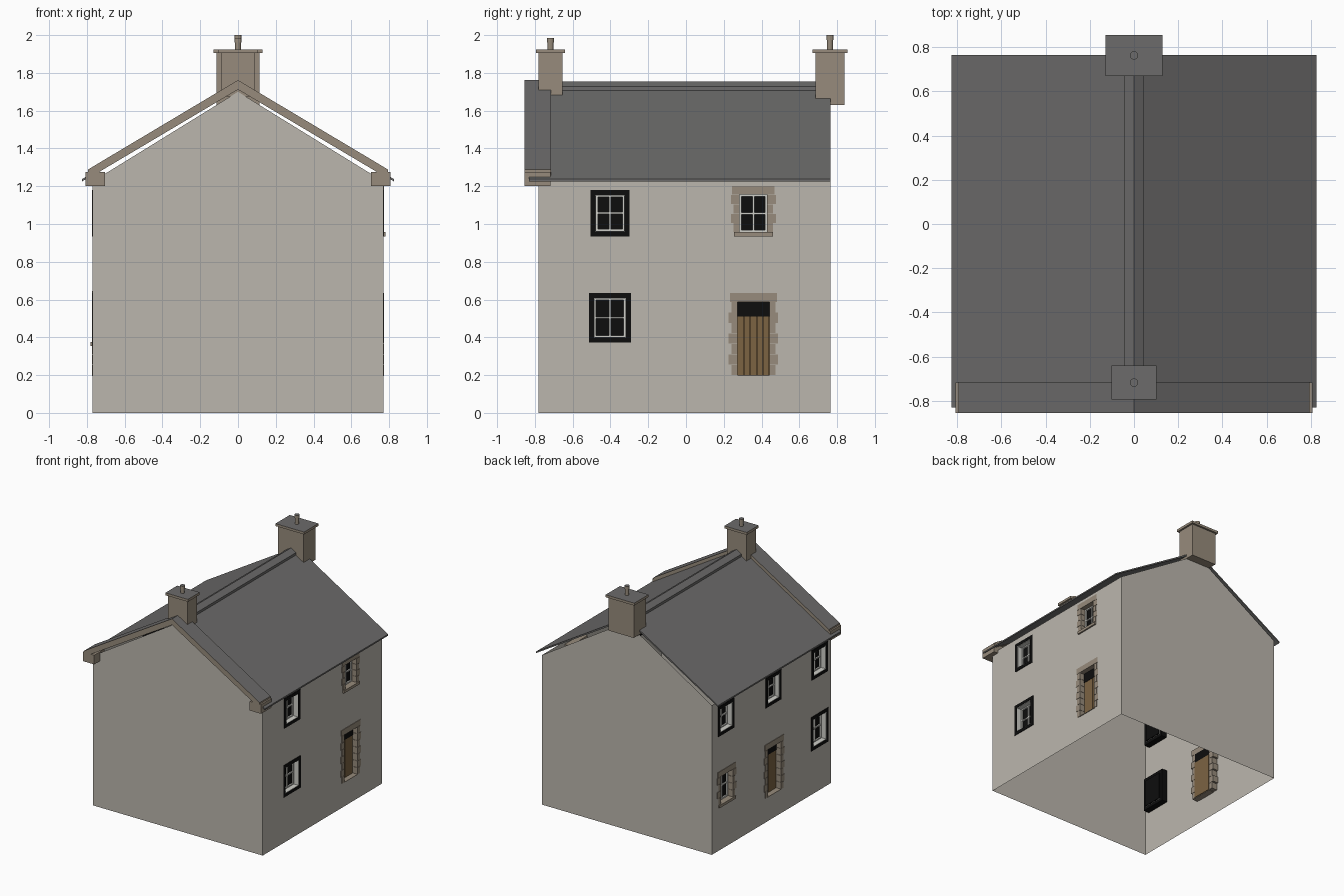
import bpy, bmesh
from mathutils import Vector

cube = bpy.data.objects.get("Cube")
if cube:
    bpy.data.objects.remove(cube, do_unlink=True)


def material(name, rgb):
    m = bpy.data.materials.new(name)
    m.use_nodes = True
    m.diffuse_color = (*rgb, 1)
    m.node_tree.nodes["Principled BSDF"].inputs["Base Color"].default_value = (*rgb, 1)
    return m


RENDER = material("wall_render", (0.50, 0.47, 0.42))
SLATE = material("roof_slate", (0.15, 0.147, 0.145))
STONE = material("dressed_stone", (0.31, 0.26, 0.20))
BLACK = material("black_paint", (0.004, 0.004, 0.004))
WHITE = material("white_paint", (0.62, 0.62, 0.58))
WOOD = material("door_wood", (0.20, 0.125, 0.055))


def finish(name, bm, mat, top=None, recalc=True):
    """Make an object; upward faces take the optional top material."""
    if recalc:
        bmesh.ops.recalc_face_normals(bm, faces=bm.faces)
    bm.normal_update()
    me = bpy.data.meshes.new(name)
    me.materials.append(mat)
    if top:
        me.materials.append(top)
        for f in bm.faces:
            f.material_index = int(f.normal.z > 0.5)
    bm.to_mesh(me)
    bm.free()
    ob = bpy.data.objects.new(name, me)
    bpy.context.collection.objects.link(ob)
    return ob


def add_box(bm, lo, hi):
    verts = bmesh.ops.create_cube(bm, size=1)["verts"]
    lo, hi = Vector(lo), Vector(hi)
    for v in verts:
        v.co = (lo + hi) / 2 + v.co * (hi - lo)


def boxes(name, parts, mat, top=None):
    bm = bmesh.new()
    for lo, hi in parts:
        add_box(bm, lo, hi)
    return finish(name, bm, mat, top)


def gable_strip(name, profile, y0, y1, mat, top=None):
    """Extrude a sloping x-z profile along y on both sides of the ridge."""
    bm = bmesh.new()
    for s in (-1, 1):
        f = bm.faces.new([bm.verts.new((s * x, y0, z)) for x, z in profile])
        ext = bmesh.ops.extrude_face_region(bm, geom=[f])["geom"]
        for v in ext:
            if isinstance(v, bmesh.types.BMVert):
                v.co.y = y1
    return finish(name, bm, mat, top)


HALF, FRONT, BACK, EAVE, PEAK = 0.77, -0.78, 0.765, 1.225, 1.70
DEPTH = 0.05


def side_boxes(name, side, parts, mat):
    """Boxes given as y0, y1, z0, z1, inner and outer offset from a side wall."""
    out = []
    for y0, y1, z0, z1, d0, d1 in parts:
        xs = sorted((side * (HALF + d0), side * (HALF + d1)))
        out.append(((xs[0], y0, z0), (xs[1], y1, z1)))
    return boxes(name, out, mat)


def ring(y0, y1, z0, z1, w, d0, d1):
    """Four bars lying inside a rectangle."""
    return [(y0, y0 + w, z0, z1, d0, d1), (y1 - w, y1, z0, z1, d0, d1),
            (y0 + w, y1 - w, z0, z0 + w, d0, d1), (y0 + w, y1 - w, z1 - w, z1, d0, d1)]


def stone_surround(name, side, y0, y1, z0, z1, top, courses):
    """Alternating long and short jamb stones with a lintel."""
    h = (z1 - z0) / courses
    parts = [(y0 - 0.04, y1 + 0.04, z1, top, -DEPTH, 0.004)]
    for i in range(courses):
        w = 0.046 if i % 2 else 0.032
        a, b = z0 + i * h, z0 + (i + 1) * h - 0.002
        parts += [(y0 - w, y0, a, b, -DEPTH, 0.004), (y1, y1 + w, a, b, -DEPTH, 0.004)]
    side_boxes(name + "_stones", side, parts, STONE)


def window(name, side, yc, z0, z1, width, stone):
    y0, y1 = yc - width / 2, yc + width / 2
    ym, zm, b = yc, (z0 + z1) / 2, 0.005
    if stone:
        stone_surround(name, side, y0, y1, z0, z1, z1 + 0.045, 4)
        side_boxes(name + "_sill", side,
                   [(y0 - 0.03, y1 + 0.03, z0 - 0.022, z0, -DEPTH, 0.012)], STONE)
    else:
        side_boxes(name + "_surround", side,
                   ring(y0 - 0.028, y1 + 0.028, z0 - 0.028, z1 + 0.028, 0.026, -DEPTH, 0.004), BLACK)
        side_boxes(name + "_reveal", side,
                   ring(y0 - 0.002, y1 + 0.002, z0 - 0.002, z1 + 0.002, 0.003, -DEPTH, 0.002), WHITE)
    side_boxes(name + "_glass", side, [(y0, y1, z0, z1, -DEPTH - 0.008, -DEPTH)], BLACK)
    bars = ring(y0, y1, z0, z1, 0.01, -DEPTH, -DEPTH + 0.012)
    bars += [(ym - b, ym + b, z0, z1, -DEPTH, -DEPTH + 0.01),
             (y0, y1, zm - b, zm + b, -DEPTH, -DEPTH + 0.011)]
    side_boxes(name + "_bars", side, bars, WHITE)
    return (y0, y1, z0, z1)


def door(name, side, yc):
    y0, y1, z0, z1, split = yc - 0.085, yc + 0.085, 0.2, 0.588, 0.51
    stone_surround(name, side, y0, y1, z0, z1, 0.635, 7)
    side_boxes(name + "_threshold", side, [(y0, y1, z0 - 0.004, z0, -DEPTH, 0.004)], STONE)
    side_boxes(name + "_fanlight", side, [(y0, y1, split, z1, -DEPTH, -DEPTH + 0.012)], BLACK)
    side_boxes(name + "_backing", side, [(y0, y1, z0, split, -DEPTH - 0.005, -DEPTH)], WOOD)
    w = (y1 - y0) / 5
    side_boxes(name + "_planks", side,
               [(y0 + i * w + 0.0015, y0 + (i + 1) * w - 0.0015, z0, split, -DEPTH, -DEPTH + 0.01)
                for i in range(5)], WOOD)
    return (y0, y1, z0, z1)


# Windows and doors of both long sides
left_openings = [
    window("left_upper_front_window", 1, -0.402, 0.963, 1.152, 0.15, False),
    window("left_lower_front_window", 1, -0.403, 0.40, 0.607, 0.165, False),
    window("left_upper_back_window", 1, 0.357, 0.957, 1.155, 0.145, True),
    door("left_door", 1, 0.357)]
right_openings = [
    window("right_upper_front_window", -1, -0.63, 0.963, 1.152, 0.15, False),
    window("right_upper_middle_window", -1, -0.03, 0.963, 1.152, 0.15, False),
    window("right_upper_back_window", -1, 0.58, 0.963, 1.152, 0.15, False),
    window("right_lower_front_window", -1, -0.63, 0.385, 0.607, 0.165, False),
    window("right_lower_back_window", -1, 0.575, 0.375, 0.60, 0.15, True),
    door("right_door", -1, -0.04)]

# Shell of the house, open below, with openings left in the long walls
bm = bmesh.new()
for y, sign in ((FRONT, 1), (BACK, -1)):
    pts = [(-HALF, 0), (HALF, 0), (HALF, EAVE), (0, PEAK), (-HALF, EAVE)][::sign]
    bm.faces.new([bm.verts.new((x, y, z)) for x, z in pts])
for side, holes in ((1, left_openings), (-1, right_openings)):
    ys = sorted({FRONT, BACK, *[v for h in holes for v in h[:2]]})
    zs = sorted({0, EAVE, *[v for h in holes for v in h[2:]]})
    for a, b in zip(ys, ys[1:]):
        for c, d in zip(zs, zs[1:]):
            m, n = (a + b) / 2, (c + d) / 2
            if any(h[0] < m < h[1] and h[2] < n < h[3] for h in holes):
                continue
            quad = [(a, c), (b, c), (b, d), (a, d)][::side]
            bm.faces.new([bm.verts.new((side * HALF, y, z)) for y, z in quad])
bmesh.ops.remove_doubles(bm, verts=bm.verts, dist=0.0002)
finish("house_walls", bm, RENDER, recalc=False)

# Roof, ridge and front gable coping
gable_strip("roof", [(0, 1.735), (0.825, 1.238), (0.825, 1.226), (0, 1.72)], -0.83, BACK, SLATE)
gable_strip("ridge_cap", [(0, 1.755), (0.045, 1.728), (0.045, 1.706), (0, 1.733)], -0.72, BACK, SLATE)
gable_strip("gable_coping", [(0, 1.762), (0.795, 1.288), (0.795, 1.24), (0, 1.712)],
            -0.855, -0.715, STONE, SLATE)
boxes("kneeler_stones", [((min(s * 0.705, s * 0.808), -0.855, 1.2),
                          (max(s * 0.705, s * 0.808), -0.718, 1.275)) for s in (-1, 1)], STONE)


def chimney(name, half, y0, y1, base, lip, pot_top):
    boxes(name + "_stack", [((-half, y0, base), (half, y1, 1.908))], STONE)
    boxes(name + "_cap", [((-half - lip, y0 - lip, 1.905), (half + lip, y1 + lip, 1.925))], STONE, SLATE)
    bm = bmesh.new()
    for r, a, b in ((0.016, 1.92, pot_top - 0.02), (0.019, pot_top - 0.025, pot_top)):
        vs = bmesh.ops.create_cone(bm, cap_ends=True, segments=12, radius1=r, radius2=r, depth=b - a)["verts"]
        bmesh.ops.translate(bm, verts=vs, vec=(0, (y0 + y1) / 2, (a + b) / 2))
    finish(name + "_pot", bm, STONE, SLATE)


chimney("front_chimney", 0.088, -0.78, -0.655, 1.675, 0.014, 1.985)
chimney("back_chimney", 0.115, 0.685, 0.84, 1.63, 0.015, 2.0)
